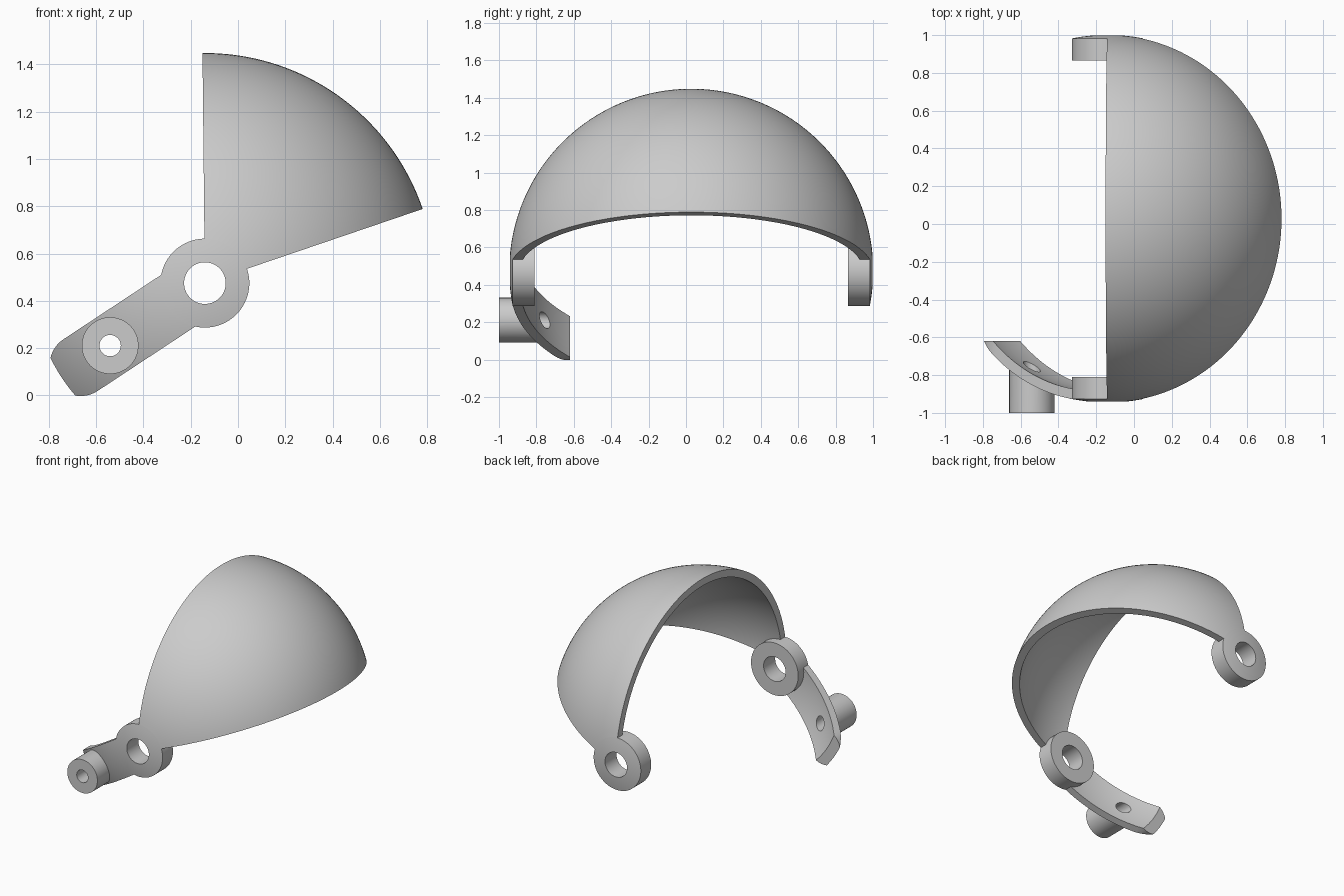
import bpy, bmesh, math
from mathutils import Vector, Matrix

default = bpy.data.objects.get("Cube")
if default:
    bpy.data.objects.remove(default, do_unlink=True)

R_OUT, R_IN = 0.973, 0.92            # dome shell radii
RING, BORE = 0.188, 0.088            # pivot ring radii
CENTRE = Vector((-0.14, 0.028, 0.475))
ARM = math.radians(213.4)            # direction of the arm in the xz plane
PIN = 0.48                           # distance of the peg from the pivot

grey = bpy.data.materials.new("plain grey")
grey.use_nodes = True
grey.diffuse_color = (0.6, 0.6, 0.6, 1)
grey.node_tree.nodes["Principled BSDF"].inputs["Base Color"].default_value = (0.6, 0.6, 0.6, 1)


def make(name, bm):
    """Turn a bmesh, built around the dome centre, into an object."""
    bmesh.ops.recalc_face_normals(bm, faces=bm.faces)
    mesh = bpy.data.meshes.new(name)
    bm.to_mesh(mesh)
    bm.free()
    mesh.materials.append(grey)
    ob = bpy.data.objects.new(name, mesh)
    ob.location = CENTRE
    bpy.context.collection.objects.link(ob)
    return ob


def lathe(name, profile, start=0, end=360, steps=96):
    """Revolve a closed (radius, y) profile about the y axis, angles from +x to +z."""
    bm = bmesh.new()
    full = end - start == 360
    rows = []
    for i in range(steps if full else steps + 1):
        a = math.radians(start + (end - start) * i / steps)
        rows.append([bm.verts.new((r * math.cos(a), y, r * math.sin(a))) for r, y in profile])
    n = len(profile)
    for i in range(steps):
        a, b = rows[i], rows[(i + 1) % len(rows)]
        for j in range(n):
            k = (j + 1) % n
            bm.faces.new((a[j], a[k], b[k], b[j]))
    if not full:
        bm.faces.new(rows[0])
        bm.faces.new(rows[-1])
    return make(name, bm)


def arc(radius, r_start, r_end, count, through=False):
    """Points on the dome circle; with through, run from pole to pole."""
    a = math.asin(r_start / radius)
    b = math.pi - a if through else math.asin(r_end / radius)
    return [(radius * math.sin(t), -radius * math.cos(t))
            for t in (a + (b - a) * i / count for i in range(count + 1))]


def prism(name, outline, y0, y1):
    """Extrude an (x, z) outline along y."""
    bm = bmesh.new()
    face = bm.faces.new([bm.verts.new((x, y0, z)) for x, z in outline])
    ext = bmesh.ops.extrude_face_region(bm, geom=[face])
    bmesh.ops.translate(bm, vec=(0, y1 - y0, 0),
                        verts=[v for v in ext["geom"] if isinstance(v, bmesh.types.BMVert)])
    return make(name, bm)


def circle(radius, u=0.0, count=64):
    """Circle outline in xz, centred u along the arm."""
    cx, cz = u * math.cos(ARM), u * math.sin(ARM)
    return [(cx + radius * math.cos(2 * math.pi * i / count),
             cz + radius * math.sin(2 * math.pi * i / count)) for i in range(count)]


def ball(name, radius):
    bm = bmesh.new()
    bmesh.ops.create_uvsphere(bm, u_segments=128, v_segments=96, radius=radius,
                              matrix=Matrix.Rotation(math.pi / 2, 4, "X"))
    return make(name, bm)


def cut(ob, cutter, operation="DIFFERENCE"):
    """Apply a boolean and keep the cutter hidden until cleanup."""
    cutter.hide_render = True
    mod = ob.modifiers.new("cut", "BOOLEAN")
    mod.operation, mod.object, mod.solver = operation, cutter, "EXACT"
    bpy.context.view_layer.objects.active = ob
    bpy.ops.object.modifier_apply(modifier=mod.name)


# dome: a slice of a hollow ball, spanning between the two pivots
profile = arc(R_OUT, RING - 0.001, 0, 80, True) + arc(R_IN, RING - 0.001, 0, 80, True)[::-1]
dome = lathe("dome_shell", profile, 18.8, 90.6, 48)

# pivot rings with outer faces that follow the ball
half = arc(R_OUT, BORE, RING, 6) + [(RING, -0.837), (BORE, -0.837)]
front_ring = lathe("front_pivot_ring", half)
back_ring = lathe("back_pivot_ring", [(r, -y) for r, y in half])

# arm: round-ended strip cut out of the hollow ball
w, tip = 0.131, 0.63
uv = [(0, -w)] + [(tip + w * math.cos(t), w * math.sin(t))
                  for t in (math.pi * (i / 24 - 0.5) for i in range(25))] + [(0, w)]
ca, sa = math.cos(ARM), math.sin(ARM)
arm = prism("arm", [(u * ca - v * sa, u * sa + v * ca) for u, v in uv], -1.2, -0.648)
outer, inner = ball("outer_ball_cutter", R_OUT), ball("inner_ball_cutter", R_IN)
ring_cut = prism("ring_cutter", circle(RING - 0.001, count=96), -1.4, -0.4)
bore_cut = prism("bore_cutter", circle(0.045, PIN), -1.4, -0.3)
cut(arm, outer, "INTERSECT")
for cutter in (inner, ring_cut, bore_cut):
    cut(arm, cutter)

# hollow peg standing on the arm
peg = prism("peg", circle(0.12, PIN), -1.028, -0.6)
root = ball("peg_root_cutter", R_OUT - 0.01)
cut(peg, root)
cut(peg, bore_cut)

for helper in (outer, inner, ring_cut, bore_cut, root):
    bpy.data.objects.remove(helper, do_unlink=True)

# smooth curved surfaces, sharp rims
bpy.ops.object.select_all(action="DESELECT")
for ob in (dome, front_ring, back_ring, arm, peg):
    ob.select_set(True)
bpy.context.view_layer.objects.active = dome
bpy.ops.object.shade_smooth_by_angle(angle=math.radians(30))
